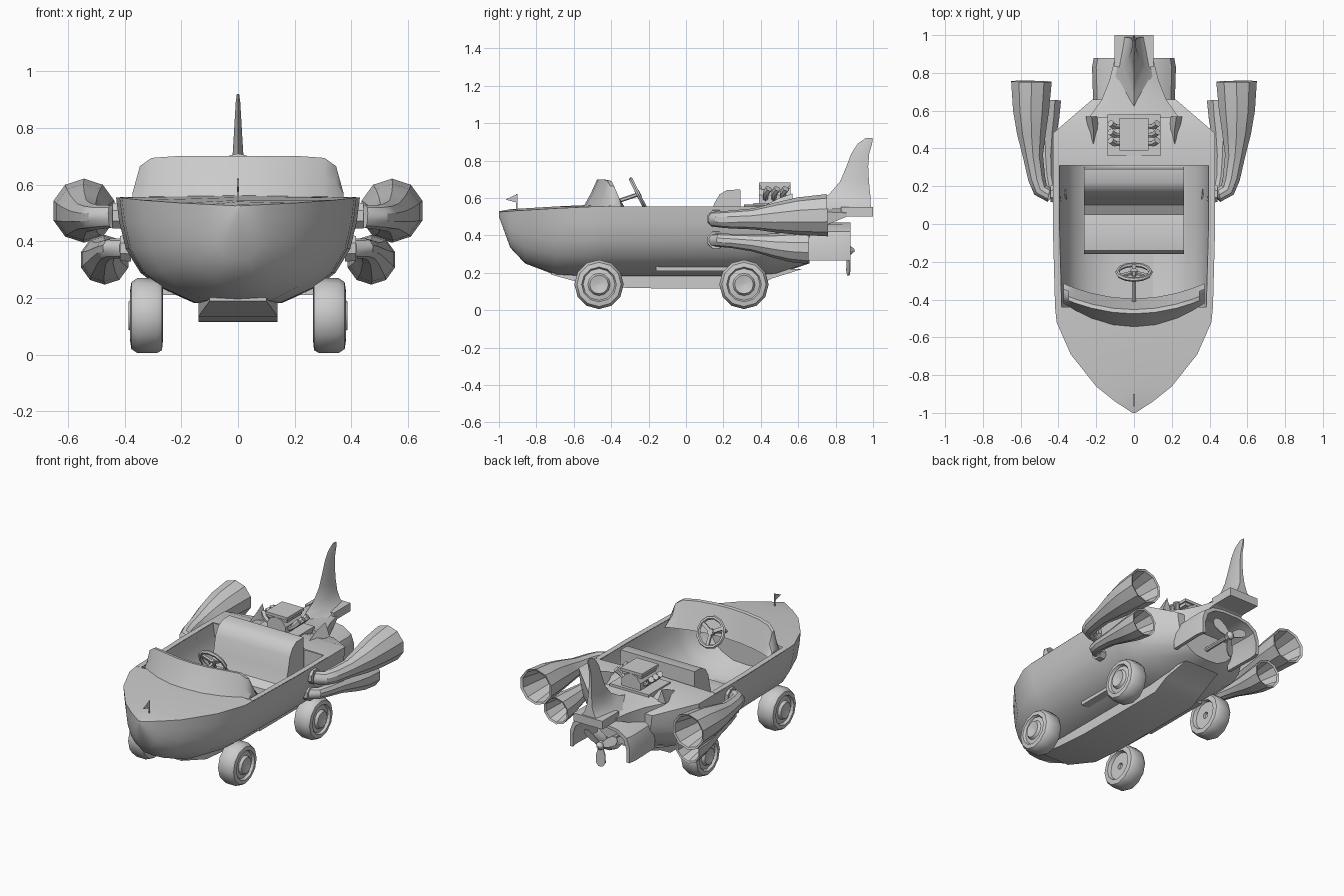
import bpy, bmesh, math
from mathutils import Vector

if "Cube" in bpy.data.objects:
    bpy.data.objects.remove(bpy.data.objects["Cube"])

grey = bpy.data.materials.new("grey_paint")
grey.diffuse_color = (0.6, 0.6, 0.6, 1)
grey.use_nodes = True
grey.node_tree.nodes["Principled BSDF"].inputs["Base Color"].default_value = grey.diffuse_color


def make(name, verts, faces, angle=35):
    me = bpy.data.meshes.new(name)
    me.from_pydata([tuple(v) for v in verts], [], faces)
    bm = bmesh.new()
    bm.from_mesh(me)
    bmesh.ops.recalc_face_normals(bm, faces=bm.faces)
    bm.to_mesh(me)
    bm.free()
    me.materials.append(grey)
    ob = bpy.data.objects.new(name, me)
    bpy.context.collection.objects.link(ob)
    bpy.ops.object.select_all(action='DESELECT')
    ob.select_set(True)
    bpy.context.view_layer.objects.active = ob
    bpy.ops.object.shade_smooth_by_angle(angle=math.radians(angle))
    return ob


def loft(name, rings, closed=True, caps=(True, True), skip=None, angle=35):
    n = len(rings[0])
    verts = [p for r in rings for p in r]
    faces = []
    for i in range(len(rings) - 1):
        for j in range(n if closed else n - 1):
            if skip and skip(i, j):
                continue
            k = (j + 1) % n
            faces.append((i * n + j, i * n + k, (i + 1) * n + k, (i + 1) * n + j))
    if caps[0]:
        faces.append(tuple(range(n)))
    if caps[1]:
        faces.append(tuple(range(len(verts) - n, len(verts))))
    return make(name, verts, faces, angle)


def tube(name, path, radii, sides=10):
    pts = [Vector(p) for p in path]
    rings = []
    for i, p in enumerate(pts):
        t = (pts[min(i + 1, len(pts) - 1)] - pts[max(i - 1, 0)]).normalized()
        if t.y < -1e-4:
            t = -t
        a = t.cross(Vector((0, 0, 1))).normalized()
        b = a.cross(t)
        rings.append([p + (a * math.cos(q) + b * math.sin(q)) * radii[i]
                      for q in (2 * math.pi * (k + .5) / sides for k in range(sides))])
    return loft(name, rings)


def box(name, x0, x1, y0, y1, z0, z1):
    return loft(name, [[(x0, y, z0), (x1, y, z0), (x1, y, z1), (x0, y, z1)] for y in (y0, y1)])


def extrude_x(name, profile, x0, x1, angle=35):
    return loft(name, [[(x, y, z) for y, z in profile] for x in (x0, x1)], angle=angle)


# Hull: lofted stations (y, half width, deck height, bottom height)
HALF = [(1, 1), (.975, .78), (.92, .52), (.8, .3), (.64, .16), (.36, .02)]
STATIONS = [(-1, .008, .525, .5), (-.94, .1, .53, .335), (-.86, .2, .535, .25),
            (-.69, .335, .545, .185), (-.52, .41, .553, .175), (-.44, .418, .555, .175),
            (0, .43, .555, .175), (.31, .43, .555, .175), (.48, .43, .555, .19),
            (.66, .22, .49, .25)]


def section(y, w, zt, zb):
    pts = [(f * w, y, zb + t * (zt - zb)) for f, t in HALF]
    return pts + [(0, y, zb)] + [(-x, a, b) for x, a, b in reversed(pts)]


outer = [section(*s) + [(0, s[0], s[2] + (.01 if -.95 < s[0] < .6 else .004))] for s in STATIONS]
loft("hull", outer, skip=lambda i, j: i in (5, 6) and j >= 12)

# Cockpit lining, with a foot well under the front deck, and the rim
inner = [section(-.62, .28, .53, .27), section(-.5, .36, .545, .23)]
inner += [section(y, w - .035, zt, zb + .04) for y, w, zt, zb in STATIONS[5:8]]
loft("cockpit_lining", inner, closed=False)
for s in (-1, 1):
    loft("cockpit_rim", [[(s * w, y, z + .001), (s * (w - .035), y, z + .001)]
                         for y, w, z, b in STATIONS[5:8]], closed=False, caps=(False, False))

# Keel box
loft("keel", [[(-w, y, .22), (w, y, .22), (w, y, z), (-w, y, z)]
              for y, w, z in ((-.72, .1, .19), (-.52, .14, .135), (-.3, .14, .118),
                              (.36, .14, .115), (.46, .14, .17), (.62, .12, .22))])

# Curved windscreen cowl
crest = [(0, .7), (.3, .7), (.6, .7), (.82, .694), (.93, .665), (1, .57)]
cowl = []
for u, z in [(-u, z) for u, z in crest[:0:-1]] + crest:
    x, b, t = .372 * u, -.55 + .13 * u * u, -.475 + .08 * u * u
    m = .55 + (z - .55) * .5
    cowl.append([(x, b, .55), (x, b * .45 + t * .55, m), (x, t, z),
                 (x, t + .022, z - .003), (x, t + .05, m - .01), (x, t + .08, .53)])
loft("windscreen", cowl)

# Bench seat
extrude_x("seat", [(-.16, .21), (-.16, .35), (-.14, .38), (-.05, .39), (.05, .37), (.1, .4),
                   (.13, .48), (.15, .57), (.18, .62), (.22, .643), (.29, .645), (.3, .21)],
          -.265, .265)

# Steering wheel: tilted ring, spokes, hub and column
C = Vector((0, -.255, .62))
U, N = Vector((0, -.45, .893)), Vector((0, .893, .45))
X = Vector((1, 0, 0))
rim = []
for k in range(13):
    a = 2 * math.pi * k / 12
    d = X * math.cos(a) + U * math.sin(a)
    rim.append([C + d * (.088 + .012 * math.cos(q)) + N * .012 * math.sin(q)
                for q in (math.pi * m / 3 for m in range(6))])
loft("steering_wheel_rim", rim, caps=(False, False))
for a in (30, 150, 270):
    d = X * math.cos(math.radians(a)) + U * math.sin(math.radians(a))
    e = d.cross(N)
    loft("steering_spoke", [[C + d * r + e * p * .01 + N * q * .006
                             for p, q in ((-1, -1), (1, -1), (1, 1), (-1, 1))] for r in (0, .085)])
tube("steering_hub", [C - N * .012, C + N * .012], [.024, .02], 8)
tube("steering_column", [(0, -.49, .54), C], [.011, .011], 6)

# Wheels: turned profile (radius, x)
PROFILE = [(.004, .375), (.05, .386), (.06, .37), (.085, .365), (.093, .38), (.118, .376),
           (.132, .355), (.132, .285), (.122, .268), (.092, .265), (.085, .285), (.02, .285),
           (.018, .3), (.004, .3)]
for s in (-1, 1):
    for y, name in ((-.465, "front_wheel"), (.31, "rear_wheel")):
        loft(name, [[(s * x, y + r * math.cos(a), .138 + r * math.sin(a))
                     for a in (2 * math.pi * k / 12 for k in range(12))] for r, x in PROFILE])

# Exhaust trumpets, two per side, with hollow mouths and mounting flanges
for s in (-1, 1):
    up = [(.39, .16, .49, .04), (.45, .155, .487, .04), (.495, .18, .485, .043),
          (.515, .24, .485, .048), (.535, .36, .488, .056), (.543, .48, .495, .08),
          (.545, .6, .503, .1), (.543, .755, .508, .113), (.543, .75, .508, .1), (.543, .56, .5, .07)]
    low = [(.36, .16, .375, .034), (.41, .155, .375, .034), (.445, .18, .375, .036),
           (.46, .25, .37, .038), (.468, .36, .36, .046), (.472, .48, .345, .066),
           (.472, .56, .338, .08), (.47, .655, .335, .088), (.47, .65, .335, .077), (.47, .5, .342, .05)]
    for name, t in (("upper_exhaust", up), ("lower_exhaust", low)):
        tube(name, [(s * p[0], p[1], p[2]) for p in t], [p[3] for p in t])
    for zc, x in ((.49, .425), (.375, .398)):
        tube("exhaust_flange", [(s * (x - .02), .16, zc), (s * (x + .018), .16, zc)], [.05, .048], 8)
    # Air scoops beside the engine
    loft("air_scoop", [[(s * (x - w), y, .54), (s * (x + w), y, .54), (s * x, y, z)]
                       for x, y, w, z in ((.215, .42, .012, .56), (.215, .5, .027, .6),
                                          (.225, .57, .03, .625))])

# Engine: crankcase, intake, and three pipes each side
box("engine_tray", -.14, .14, .36, .58, .54, .572)
tube("engine_block", [(0, .39, .595), (0, .56, .595)], [.07, .07], 10)
box("engine_intake", -.07, .07, .4, .55, .645, .665)
box("intake_lid", -.078, .078, .39, .56, .664, .682)
for s in (-1, 1):
    for y in (.425, .47, .515):
        tube("engine_pipe", [(s * .04, y, .59), (s * .085, y, .605), (s * .105, y + .002, .625),
                             (s * .125, y + .018, .65)], [.014, .014, .017, .02], 6)

# Sloping stern cowl and the tail plate
loft("stern_cowl", [[(-w, y, b), (-w, y, t - .02), (-w * .6, y, t), (w * .6, y, t),
                     (w, y, t - .02), (w, y, b)]
                    for y, w, t, b in ((.56, .24, .558, .4), (.66, .17, .55, .42),
                                       (.76, .13, .545, .46), (.86, .105, .54, .5))])
box("tail_plate", -.103, .103, .83, 1, .5, .552)

# Swept tail fin: stations (z, front, back, half thickness)
FIN = [(.54, .58, .99, .098), (.57, .68, .987, .06), (.62, .765, .985, .03), (.69, .825, .978, .02),
       (.77, .858, .974, .015), (.84, .885, .98, .011), (.89, .918, .995, .008), (.92, .96, .998, .004)]
loft("tail_fin", [[(0, a, z), (t, a * .5 + b * .5, z), (t * .6, b, z), (-t * .6, b, z),
                   (-t, a * .5 + b * .5, z)] for z, a, b, t in FIN], angle=50)

# Arched propeller shroud
ARCH = [(.22, .265), (.222, .36), (.2, .42), (.14, .458), (.06, .47)]


def arch(y, k):
    out = ARCH + [(-x, z) for x, z in reversed(ARCH)]
    ins = [(x * .9, max(z - .018, .265)) for x, z in reversed(out)]
    return [(x * k, y, z) for x, z in out + ins]


loft("propeller_shroud", [arch(.62, .97), arch(.83, 1), arch(.88, .96)])

# Propeller with shaft
tube("propeller_shaft", [(0, .62, .32), (0, .885, .32)], [.014, .014], 8)
tube("propeller_hub", [(0, .85, .32), (0, .88, .32), (0, .9, .32)], [.026, .026, .008], 8)
for a in (30, 150, 270):
    d = Vector((math.cos(math.radians(a)), 0, math.sin(math.radians(a))))
    e = Vector((-d.z, 0, d.x))
    loft("propeller_blade", [[Vector((0, .868, .32)) + d * r + e * w * p + Vector((0, q + p * w * .3, 0))
                              for p, q in ((-1, -.003), (1, -.003), (1, .003), (-1, .003))]
                             for r, w in ((.01, .012), (.06, .026), (.11, .028), (.135, .012))])

# Bow pennant
box("pennant_pole", -.004, .004, -.908, -.9, .53, .622)
extrude_x("pennant", [(-.904, .62), (-.904, .575), (-.965, .592)], -.003, .003)
